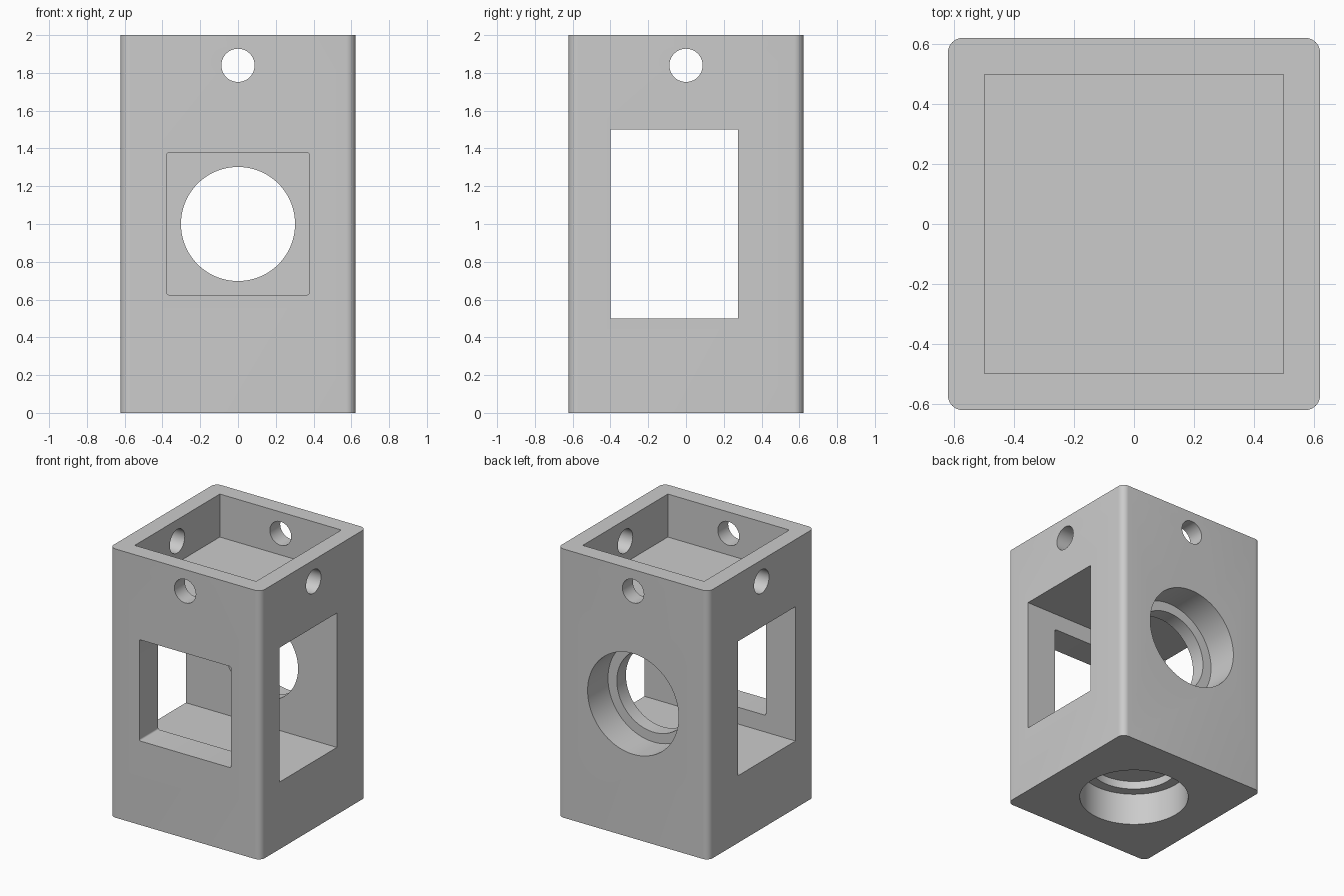
import bpy
import bmesh
from math import radians
from mathutils import Matrix, Vector

if "Cube" in bpy.data.objects:
    bpy.data.objects.remove(bpy.data.objects["Cube"], do_unlink=True)

HALF = 0.622      # half width of the block
TOP = 2.0
MID = 1.0         # height of the window and bore axis

grey = bpy.data.materials.new("plain grey")
grey.use_nodes = True
grey.diffuse_color = (0.6, 0.6, 0.6, 1)
grey.node_tree.nodes["Principled BSDF"].inputs["Base Color"].default_value = (0.6, 0.6, 0.6, 1)


def make_object(name, bm):
    mesh = bpy.data.meshes.new(name)
    bmesh.ops.recalc_face_normals(bm, faces=bm.faces)
    bm.to_mesh(mesh)
    bm.free()
    mesh.materials.append(grey)
    obj = bpy.data.objects.new(name, mesh)
    bpy.context.collection.objects.link(obj)
    return obj


def box(name, low, high, round_axis=None, radius=0.0, segments=4):
    """Box between two corners, with the edges along one axis rounded."""
    low, high = Vector(low), Vector(high)
    bm = bmesh.new()
    bmesh.ops.create_cube(bm, size=1)
    bmesh.ops.scale(bm, vec=high - low, verts=bm.verts)
    bmesh.ops.translate(bm, vec=(low + high) / 2, verts=bm.verts)
    if round_axis is not None:
        edges = [e for e in bm.edges
                 if abs((e.verts[0].co - e.verts[1].co)[round_axis]) > 1e-4]
        bmesh.ops.bevel(bm, geom=edges, offset=radius, segments=segments,
                        profile=0.5, affect='EDGES')
    return make_object(name, bm)


def rod(name, start, end, radius, segments=96):
    """Cylinder between two points."""
    start, end = Vector(start), Vector(end)
    axis = end - start
    turn = axis.to_track_quat('Z', 'Y').to_matrix().to_4x4()
    bm = bmesh.new()
    bmesh.ops.create_cone(bm, cap_ends=True, segments=segments, radius1=radius,
                          radius2=radius, depth=axis.length,
                          matrix=Matrix.Translation((start + end) / 2) @ turn)
    return make_object(name, bm)


# Block with rounded upright edges
body = box("block_housing", (-HALF, -HALF, 0), (HALF, HALF, TOP), 2, 0.05, 8)

OUT = 0.8         # cutters reach past the walls
BORE_DEPTH = 0.24
PIN_Z = 1.84
cutters = [
    # Square pocket in the top
    box("top_pocket", (-0.5, -0.5, 1.68), (0.5, 0.5, 2.2)),
    # Rectangular chamber open on both sides
    box("side_chamber", (-OUT, -0.4, 0.5), (OUT, 0.275, 1.5)),
    # Square front window
    box("front_window", (-0.377, -OUT, 0.625), (0.377, 0, 1.378), 1, 0.012),
    # Stepped bore in the back
    rod("back_bore", (0, OUT, MID), (0, HALF - BORE_DEPTH, MID), 0.375),
    rod("back_hole", (0, OUT, MID), (0, 0, MID), 0.302),
    # Stepped blind bore in the bottom
    rod("bottom_bore", (0, 0, -0.2), (0, 0, BORE_DEPTH), 0.375),
    rod("bottom_recess", (0, 0, -0.2), (0, 0, 0.3), 0.302),
    # Pin holes through all four pocket walls
    rod("pin_hole_x", (-OUT, 0, PIN_Z), (OUT, 0, PIN_Z), 0.088, 48),
    rod("pin_hole_y", (0, -OUT, PIN_Z), (0, OUT, PIN_Z), 0.088, 48),
]

bpy.ops.object.select_all(action='DESELECT')
body.select_set(True)
bpy.context.view_layer.objects.active = body
for cutter in cutters:
    cutter.hide_render = True
    cut = body.modifiers.new(cutter.name, 'BOOLEAN')
    cut.operation = 'DIFFERENCE'
    cut.solver = 'EXACT'
    cut.object = cutter
    bpy.ops.object.modifier_apply(modifier=cut.name)
    bpy.data.objects.remove(cutter, do_unlink=True)

bpy.ops.object.shade_smooth_by_angle(angle=radians(30))
